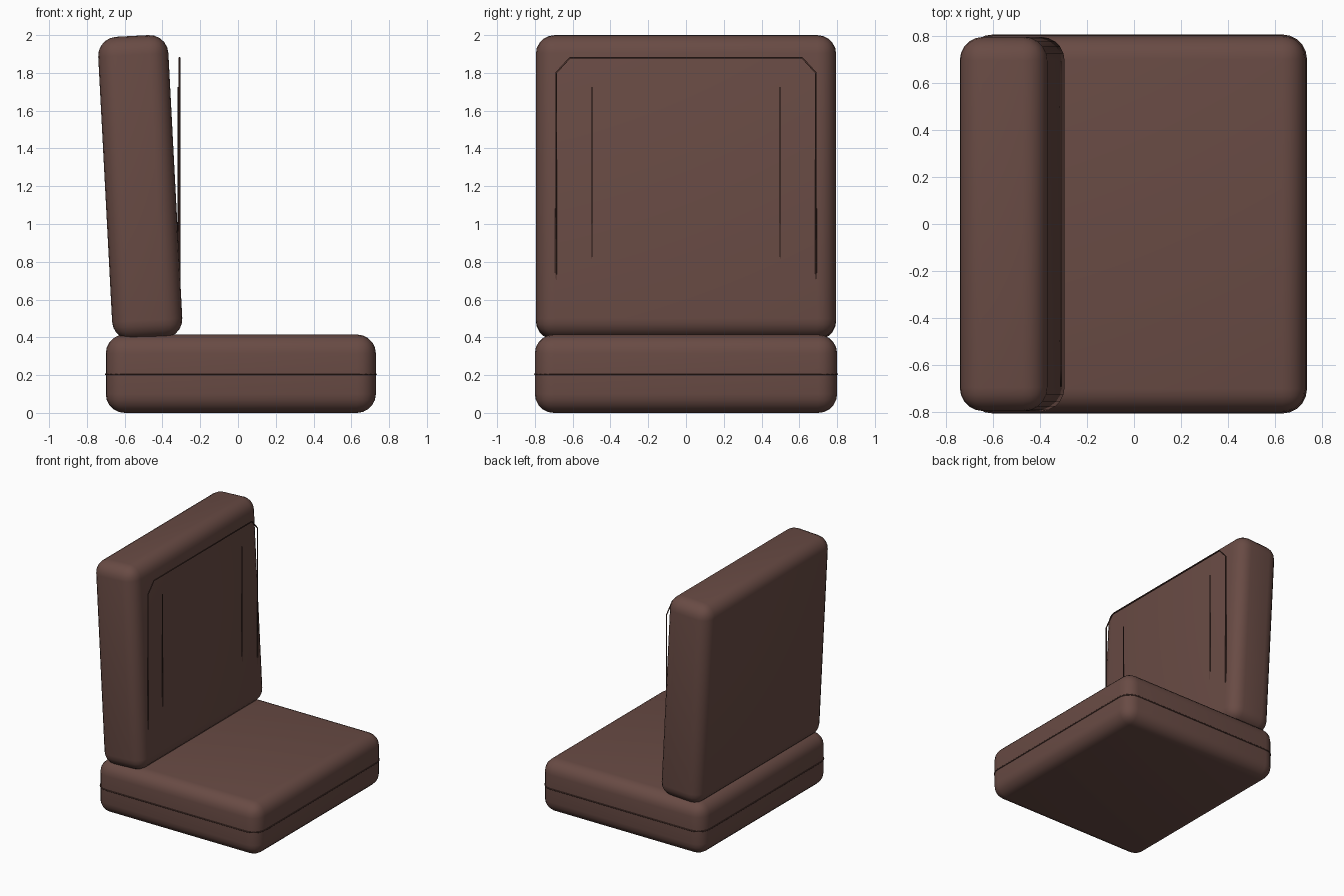
import bpy, bmesh, math

if "Cube" in bpy.data.objects:
    bpy.data.objects.remove(bpy.data.objects["Cube"])


def material(name, rgb):
    m = bpy.data.materials.new(name)
    m.diffuse_color = (*rgb, 1)
    m.use_nodes = True
    m.node_tree.nodes["Principled BSDF"].inputs["Base Color"].default_value = m.diffuse_color
    return m


LEATHER = material("brown leather", (0.14, 0.07, 0.058))
PIPING = material("dark brown piping", (0.075, 0.035, 0.028))


def cushion(name, size, loc, tilt=0.0, r=0.1):
    # box with rounded edges
    bm = bmesh.new()
    bmesh.ops.create_cube(bm, size=1)
    bmesh.ops.scale(bm, vec=size, verts=bm.verts)
    bmesh.ops.bevel(bm, geom=bm.edges[:], offset=r, offset_type='OFFSET',
                    segments=5, profile=0.5, affect='EDGES')
    me = bpy.data.meshes.new(name)
    bm.to_mesh(me)
    bm.free()
    ob = bpy.data.objects.new(name, me)
    bpy.context.collection.objects.link(ob)
    ob.location = loc
    ob.rotation_euler.y = tilt
    me.materials.append(LEATHER)
    me.shade_smooth()


def cord(name, points, closed=False, r=0.005):
    # thin round tube along straight runs
    cu = bpy.data.curves.new(name, 'CURVE')
    cu.dimensions = '3D'
    sp = cu.splines.new('POLY')
    sp.points.add(len(points) - 1)
    for p, co in zip(sp.points, points):
        p.co = (*co, 1)
    sp.use_cyclic_u = closed
    cu.bevel_depth = r
    cu.bevel_resolution = 1
    cu.use_fill_caps = True
    cu.materials.append(PIPING)
    ob = bpy.data.objects.new(name, cu)
    bpy.context.collection.objects.link(ob)


def rounded_rect(hx, hy, r, steps):
    pts = []
    for k, (sx, sy) in enumerate([(1, 1), (-1, 1), (-1, -1), (1, -1)]):
        for i in range(steps + 1):
            a = math.pi / 2 * (k + i / steps)
            pts.append((sx * (hx - r) + r * math.cos(a),
                        sy * (hy - r) + r * math.sin(a)))
    return pts


# Cushions
cushion("seat", (1.43, 1.6, 0.415), (0.015, 0, 0.2075))
cushion("backrest", (0.372, 1.59, 1.606), (-0.5175, 0, 1.1935), -math.radians(3))

# Seam around the seat
cord("seat_seam", [(0.015 + x, y, 0.205) for x, y in rounded_rect(0.715, 0.8, 0.1, 5)], True)

# Chamfered piping loop in front of the backrest
cord("backrest_piping", [(-0.31, y, z) for y, z in [
    (-0.688, 0.55), (-0.688, 1.8), (-0.615, 1.88),
    (0.615, 1.88), (0.688, 1.8), (0.688, 0.55)]])

# Vertical stitch lines
for side, s in (("left", 1), ("right", -1)):
    cord(f"stitch_line_{side}", [(-0.315, s * 0.498, 0.7), (-0.315, s * 0.498, 1.725)], r=0.004)
